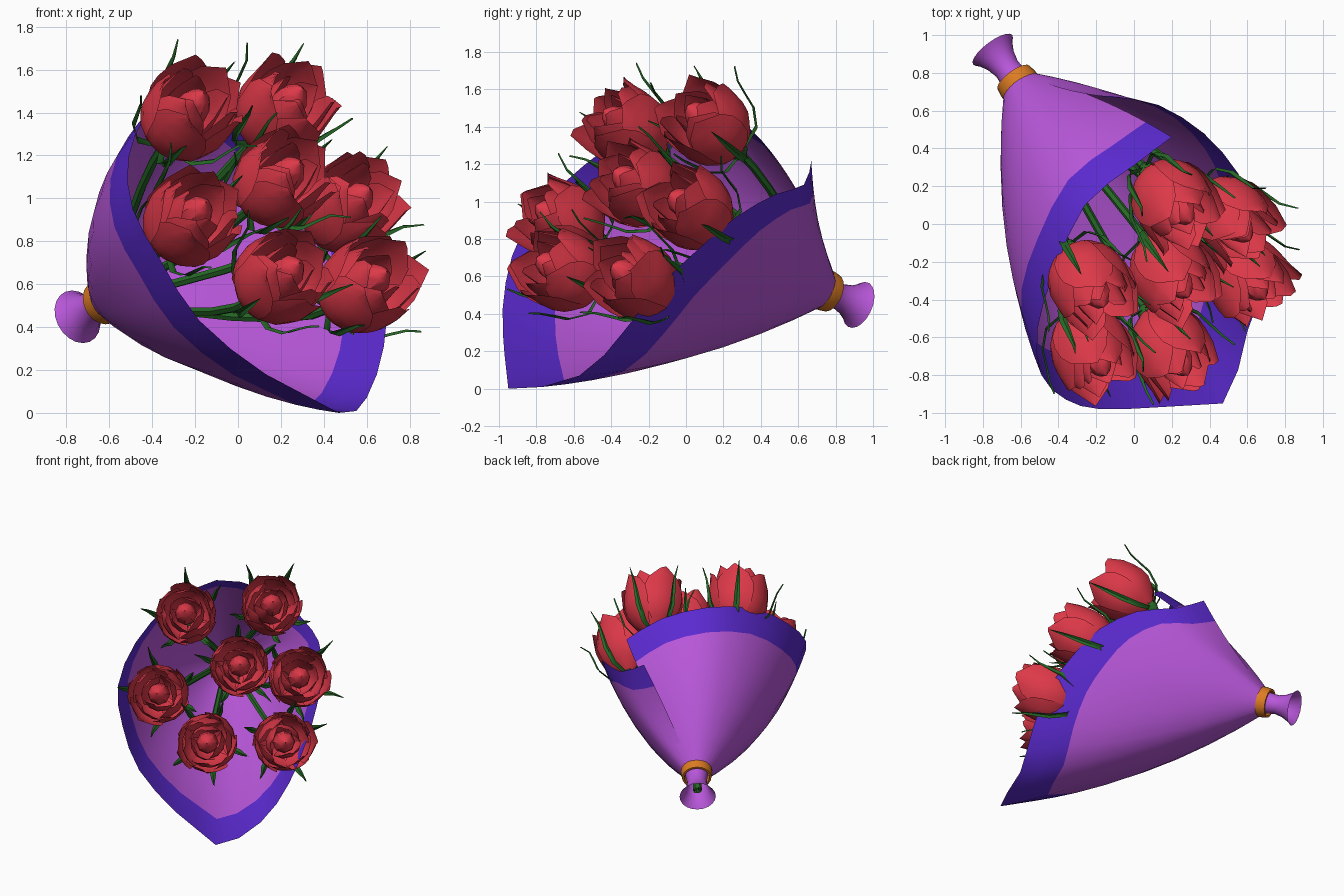
import bpy, bmesh, math, random
from mathutils import Vector as V

if "Cube" in bpy.data.objects:
    bpy.data.objects.remove(bpy.data.objects["Cube"])

random.seed(4)
K = V((-0.615, 0.745, 0.525))                 # where the paper is tied
AX = V((0.57, -0.76, 0.33)).normalized()      # bouquet axis, tie to blooms


def mat(name, rgb):
    m = bpy.data.materials.new(name)
    m.diffuse_color = (*rgb, 1)
    m.use_nodes = True
    m.node_tree.nodes["Principled BSDF"].inputs["Base Color"].default_value = m.diffuse_color
    return m


RED = mat("petal_red", (0.72, 0.04, 0.065))
GREEN = mat("stem_green", (0.02, 0.14, 0.02))
PURPLE = mat("paper_purple", (0.48, 0.095, 0.7))
BLUE = mat("paper_border", (0.105, 0.023, 0.63))
GOLD = mat("tie_orange", (0.72, 0.2, 0.016))


def finish(bm, name, mats, angle=40):
    me = bpy.data.meshes.new(name)
    bm.to_mesh(me)
    bm.free()
    ob = bpy.data.objects.new(name, me)
    bpy.context.collection.objects.link(ob)
    for m in mats:
        me.materials.append(m)
    bpy.ops.object.select_all(action='DESELECT')
    ob.select_set(True)
    bpy.context.view_layer.objects.active = ob
    bpy.ops.object.shade_smooth_by_angle(angle=math.radians(angle))
    return ob


def grid(bm, rows, closed=False, mat_of=lambda i: 0):
    vs = [[bm.verts.new(p) for p in r] for r in rows]
    n = len(rows[0])
    for i in range(len(rows) - 1):
        for j in range(n if closed else n - 1):
            k = (j + 1) % n
            f = bm.faces.new((vs[i][j], vs[i][k], vs[i + 1][k], vs[i + 1][j]))
            f.material_index = mat_of(i)
    return vs


def frame(d):
    x = V((0, 0, 1)).cross(d).normalized()
    return x, d.cross(x)


def lathe(name, prof, m, n=20):
    # prof: (radius, distance along the bouquet axis from the tie)
    x, y = frame(AX)
    bm = bmesh.new()
    grid(bm, [[K + AX * h + (x * math.cos(a) + y * math.sin(a)) * r
               for a in (2 * math.pi * j / n for j in range(n))] for r, h in prof], True)
    return finish(bm, name, [m])


# paper wrap: rim points (x, y, z, bulge), lofted from the tie
RIM = [(.2, .46, 1.26, .04), (0, .31, 1.42, .06), (-.26, .1, 1.5, .08), (-.42, -.25, 1.4, .1),
       (-.51, -.55, 1.19, .1), (-.49, -.8, .95, .1), (-.36, -.93, .71, .1), (-.18, -.98, .43, .1),
       (.13, -.97, .18, .1), (.47, -.95, 0, .08), (.6, -.57, .07, .08), (.68, -.33, .31, .09),
       (.69, -.14, .55, .09), (.64, .07, .75, .08), (.55, .27, .92, .07), (.37, .48, 1.04, .05),
       (.13, .63, 1.09, .0), (-.1, .67, 1.22, -.04)]
rim = []
for i in range(len(RIM) - 1):                 # smooth the rim
    p = [V(RIM[min(max(i + k, 0), len(RIM) - 1)]) for k in (-1, 0, 1, 2)]
    corner = 9 == i + 1
    rim += [p[1], (p[1] + p[2]) / 2 if corner else (9 * (p[1] + p[2]) - p[0] - p[3]) / 16]
rim.append(V(RIM[-1]))
rows = []
for t in (0, .12, .25, .4, .55, .68, .81, .91, 1):
    row = []
    for q in rim:
        p = q.xyz
        out = (p - K) - AX * (p - K).dot(AX)
        out.normalize()
        row.append((K + out * .09).lerp(p, t) + out * q.w * 4 * t * (1 - t))
    rows.append(row)
bm = bmesh.new()
grid(bm, rows, False, lambda i: 1 if i >= 6 else 0)
finish(bm, "paper_wrap", [PURPLE, BLUE], 50)

# gathered paper tail and the tie around it
lathe("paper_tail", [(.09, .03), (.075, -.05), (.07, -.1), (.085, -.16), (.11, -.21), (.13, -.235)], PURPLE)
lathe("tie_band", [(.09, -.04), (.105, -.04), (.112, 0), (.112, .03), (.095, .035), (.09, -.04)], GOLD)


def lerp_table(tab, t):
    f = t * (len(tab) - 1)
    i = min(int(f), len(tab) - 2)
    return tab[i] + (tab[i + 1] - tab[i]) * (f - i)


CUP = [.04, .15, .205, .225, .225, .215, .205]   # cup radius from base to tip
WIDTH = [.6, .85, 1, 1, .95, .72, .1]            # petal width from base to tip


def petals(bm, M, n, scale, top, half, phase, flare):
    for k in range(n):
        a0 = phase + 2 * math.pi * k / n + random.uniform(-.12, .12)
        tilt = random.uniform(-.02, .02)
        rows = []
        for i in range(7):
            v = i / 6
            row = []
            for j in range(5):
                u = j / 2 - 1
                a = a0 + u * half * lerp_table(WIDTH, v)
                r = CUP[i] * scale * (1 + .07 * u * v) + (flare + tilt) * v ** 3
                z = -.24 + (top + tilt + .24) * v
                row.append(M(V((r * math.cos(a), r * math.sin(a), z))))
            rows.append(row)
        grid(bm, rows)


def tube(bm, pts, rad, n=6):
    rows = []
    for i, p in enumerate(pts):
        d = (pts[min(i + 1, len(pts) - 1)] - pts[max(i - 1, 0)]).normalized()
        x, y = frame(d)
        rows.append([p + (x * math.cos(2 * math.pi * j / n) + y * math.sin(2 * math.pi * j / n)) * rad
                     for j in range(n)])
    grid(bm, rows, True)


def rose(idx, c):
    c = V(c) + V((-.035, .035, -.03))
    fan = (c - K).normalized()
    d = (V((.49, -.70, .52)) * .7 + fan * .3).normalized()
    x, y = frame(d)
    M = lambda p: c + (x * p.x + y * p.y + d * p.z) * .96
    ph = random.uniform(0, 6.28)
    # layered petals around a closed bud
    bm = bmesh.new()
    petals(bm, M, 5, .98, .22, .78, ph, .01)
    petals(bm, M, 4, .86, .24, .85, ph + .63, -.015)
    petals(bm, M, 3, .6, .22, 1.1, ph + .2, -.02)
    bud = [(.06, -.1), (.085, .05), (.075, .13), (.045, .18), (.003, .21)]
    grid(bm, [[M(V((r * math.cos(j * .785), r * math.sin(j * .785), z))) for j in range(8)]
              for r, z in bud], True)
    finish(bm, f"rose_{idx}", [RED], 35)
    # stem with curved sepals under the bloom
    bm = bmesh.new()
    base = c - d * .23
    p0 = K - AX * .2 + (c - K) * .02
    p1 = K + (c - K) * .02
    ctrl = base - d * .3
    tube(bm, [p0] + [p1 * (1 - t) ** 2 + ctrl * 2 * t * (1 - t) + base * t * t
                     for t in (0, .2, .4, .6, .8, 1)], .022)
    hip = [(.02, -.29), (.05, -.26), (.055, -.23), (.02, -.2)]
    grid(bm, [[M(V((r * math.cos(j * .785), r * math.sin(j * .785), z))) for j in range(8)]
              for r, z in hip], True)
    for k in range(5):
        a = ph + .3 + k * 1.2566 + random.uniform(-.2, .2)
        reach = random.uniform(.29, .36)
        e = V((math.cos(a), math.sin(a), 0))
        s = V((-e.y, e.x, 0))
        path = [(.03, -.25, .015), (.16, -.21, .02), (.235, -.1, .022), (.26, .0, .017),
                (.285, .09, .01), (reach, .17, .002)]
        grid(bm, [[M(e * (r + dr) + s * w * q + V((0, 0, z))) for q, dr in ((-1, .01), (0, 0), (1, .01))]
                  for r, z, w in path])
    finish(bm, f"stem_{idx}", [GREEN])


for i, c in enumerate([(-.21, -.33, 1.41), (.23, .1, 1.43), (.22, -.28, 1.1), (-.2, -.68, .92),
                       (.53, .01, .98), (.22, -.68, .65), (.61, -.29, .61)]):
    rose(i + 1, c)
